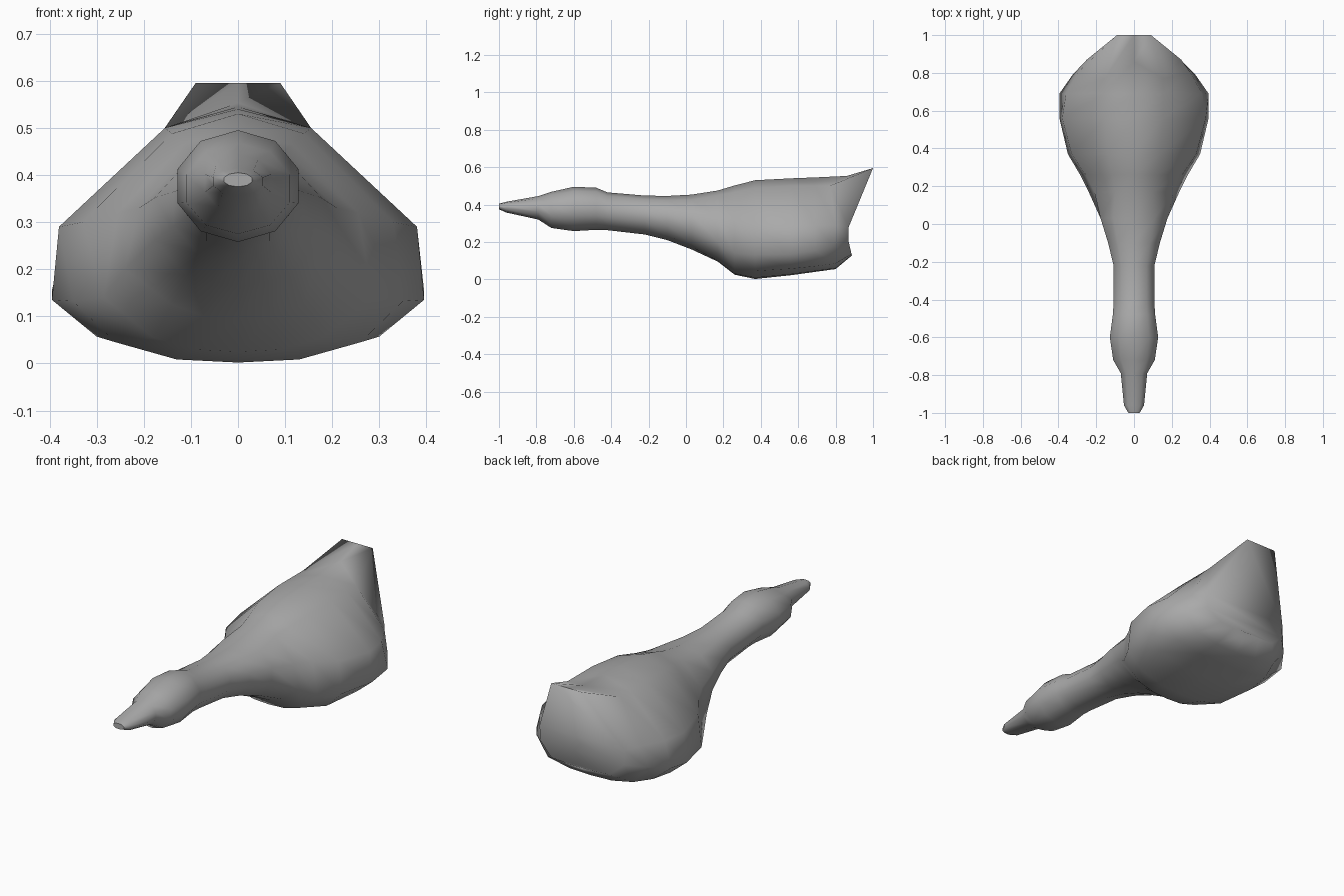
import bpy, bmesh, math

cube = bpy.data.objects.get("Cube")
if cube:
    bpy.data.objects.remove(cube, do_unlink=True)


def make_material(name, rgb):
    mat = bpy.data.materials.new(name)
    mat.use_nodes = True
    colour = (*rgb, 1.0)
    mat.diffuse_color = colour
    shader = next(n for n in mat.node_tree.nodes if n.type == 'BSDF_PRINCIPLED')
    shader.inputs["Base Color"].default_value = colour
    return mat


def round_half(y, half_width, bottom, top):
    """Half of a ten-sided section, from the top down to the bottom."""
    centre, radius = (top + bottom) / 2, (top - bottom) / 2
    points = []
    for i in range(6):
        angle = math.pi * i / 5
        x = half_width * math.sin(angle) / math.sin(math.pi * 2 / 5)
        points.append((x, y, centre + radius * math.cos(angle)))
    return points


def body_half(y, *pairs):
    """Half of a body section given as x and z pairs."""
    return [(x, y, z) for x, z in pairs]


def add_belly_point(half, flatness):
    """Add a point between the lower side and the bottom centre."""
    low, end = half[4], half[5]
    point = (low[0] / 2, (low[1] + end[1]) / 2, end[2] + flatness * (low[2] - end[2]))
    return half[:5] + [point, end]


# Bill, head and neck: y, half width, bottom, top
neck = [
    (-1.0, .03, .375, .405),
    (-.96, .053, .357, .415),
    (-.79, .07, .32, .445),
    (-.72, .11, .275, .468),
    (-.6, .128, .258, .495),
    (-.48, .112, .265, .49),
    (-.42, .108, .263, .465),
    (-.22, .108, .24, .448),
    (-.1, .137, .21, .446),
    (.03, .177, .16, .453),
]

# Body: wide and low, with a flat belly
body = [
    body_half(.17, (0, .475), (.1, .45), (.21, .33), (.24, .2), (.14, .125), (0, .095)),
    body_half(.26, (0, .502), (.115, .465), (.255, .32), (.285, .14), (.18, .055), (0, .025)),
    body_half(.37, (0, .53), (.14, .488), (.33, .3), (.35, .132), (.26, .045), (0, .002)),
    body_half(.56, (0, .54), (.155, .5), (.38, .29), (.395, .135), (.3, .057), (0, .022)),
    body_half(.69, (0, .545), (.155, .5), (.36, .29), (.395, .155), (.29, .07), (0, .04)),
]

# Rump and upturned tail: these sections lean back towards the top
rump = [(0, .86, .553), (.155, .77, .5), (.3, .8, .29), (.325, .79, .18), (.25, .8, .085), (0, .8, .055)]
tail = [(0, 1, .595), (.09, 1, .595), (.25, .87, .28), (.245, .87, .2), (.17, .885, .135), (0, .89, .13)]

halves = [add_belly_point(round_half(*row), .5) for row in neck]
halves += [add_belly_point(half, .15) for half in body + [rump, tail]]

# Mirror each half into a closed ring and join the rings
bm = bmesh.new()
rings = []
for half in halves:
    mirrored = [(-x, y, z) for x, y, z in reversed(half[1:-1])]
    rings.append([bm.verts.new(p) for p in half + mirrored])

count = len(rings[0])
for first, second in zip(rings, rings[1:]):
    for i in range(count):
        j = (i + 1) % count
        bm.faces.new((first[i], first[j], second[j], second[i]))

# Bill tip
tip = bm.faces.new(rings[0])

# Rear of the body, closed in rows from the tail down to the belly
rear = rings[-1]
last = count // 2
bm.faces.new((rear[0], rear[1], rear[-1]))
for i in range(1, last - 1):
    bm.faces.new((rear[i], rear[i + 1], rear[-i - 1], rear[-i]))
bm.faces.new((rear[last - 1], rear[last], rear[last + 1]))

bmesh.ops.recalc_face_normals(bm, faces=bm.faces)
for face in bm.faces:
    face.smooth = face is not tip

mesh = bpy.data.meshes.new("bird_body")
bm.to_mesh(mesh)
bm.free()
mesh.materials.append(make_material("plain grey", (.4, .4, .4)))
bird = bpy.data.objects.new("bird_body", mesh)
bpy.context.collection.objects.link(bird)
